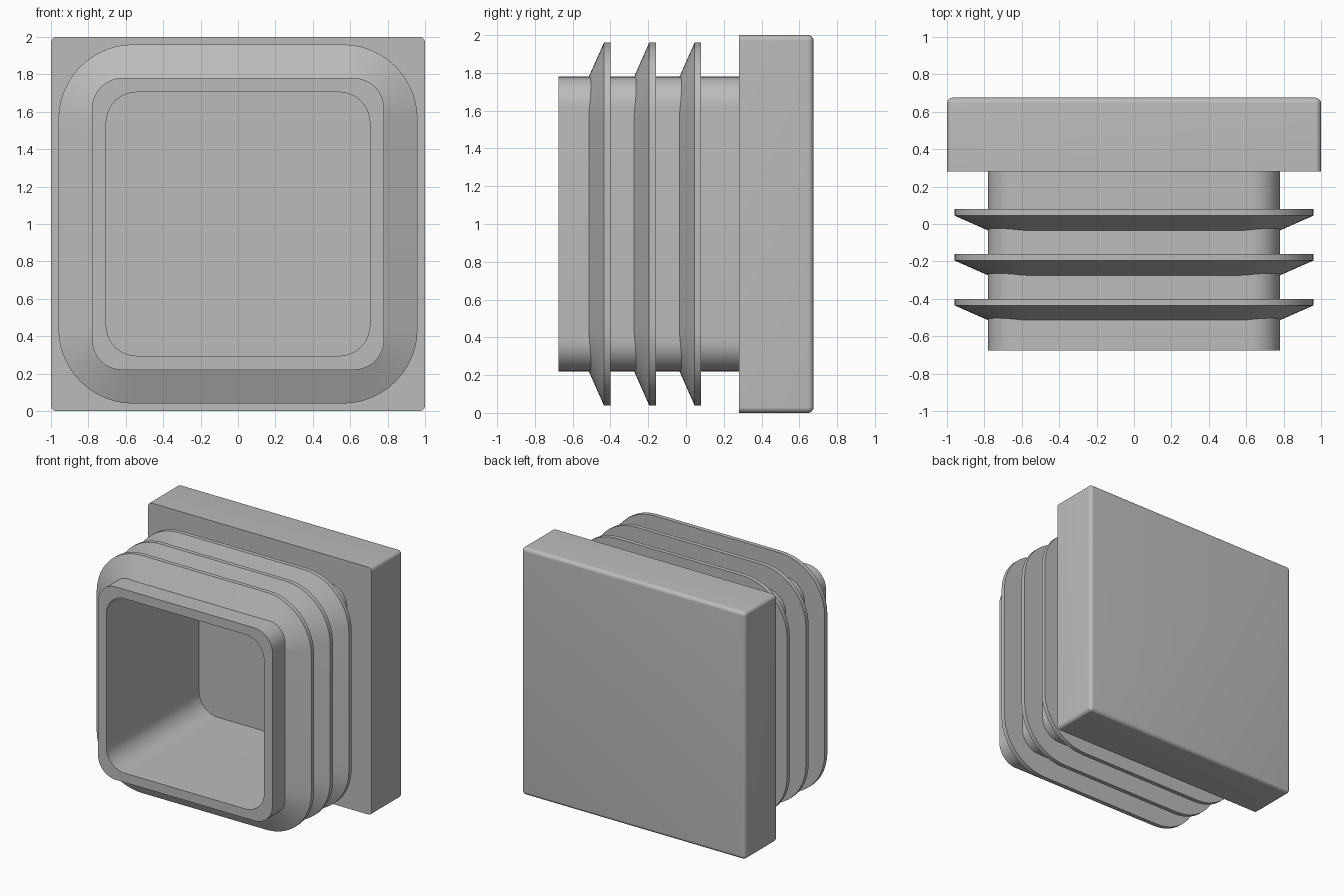
import bpy, bmesh, math

if "Cube" in bpy.data.objects:
    bpy.data.objects.remove(bpy.data.objects["Cube"])

CZ = 1.0      # height of the centre axis
SEG = 12      # segments per rounded corner

grey = bpy.data.materials.new("grey plastic")
grey.diffuse_color = (0.5, 0.5, 0.5, 1)
grey.use_nodes = True
grey.node_tree.nodes["Principled BSDF"].inputs["Base Color"].default_value = grey.diffuse_color


def ring(bm, half, radius, y):
    """Rounded square outline in the xz plane at depth y."""
    c = half - radius
    verts = []
    for k, (sx, sz) in enumerate([(1, 1), (-1, 1), (-1, -1), (1, -1)]):
        for i in range(SEG + 1):
            a = math.pi / 2 * (k + i / SEG)
            verts.append(bm.verts.new((sx * c + radius * math.cos(a), y,
                                       CZ + sz * c + radius * math.sin(a))))
    return verts


def loft(name, sections, closed=False):
    """Skin a chain of (half width, corner radius, y) outlines."""
    bm = bmesh.new()
    rings = [ring(bm, *s) for s in sections]
    pairs = list(zip(rings, rings[1:]))
    if closed:
        pairs.append((rings[-1], rings[0]))
    else:
        bm.faces.new(rings[0])
        bm.faces.new(rings[-1])
    for a, b in pairs:
        n = len(a)
        for i in range(n):
            j = (i + 1) % n
            bm.faces.new((a[i], a[j], b[j], b[i]))
    bmesh.ops.recalc_face_normals(bm, faces=bm.faces)
    mesh = bpy.data.meshes.new(name)
    bm.to_mesh(mesh)
    bm.free()
    mesh.materials.append(grey)
    obj = bpy.data.objects.new(name, mesh)
    bpy.context.collection.objects.link(obj)
    bpy.ops.object.select_all(action='DESELECT')
    obj.select_set(True)
    bpy.context.view_layer.objects.active = obj
    bpy.ops.object.shade_smooth_by_angle(angle=math.radians(20))
    return obj


# Hollow plug and square head: cavity floor, tube walls, head, rounded back rim
R = 0.03
sections = [(0.705, 0.165, 0.51), (0.705, 0.165, -0.675),
            (0.78, 0.16, -0.675), (0.78, 0.16, 0.28), (1.0, R, 0.28)]
for i in range(7):
    a = math.pi / 2 * i / 6
    r = max(R * math.cos(a), 0.001)
    sections.append((1.0 - R + r, r, 0.675 - R + R * math.sin(a)))
loft("plug_body", sections)

# Three flexible fins with a sloped front and flat back
for n, y in enumerate((-0.40, -0.16, 0.08)):
    loft("fin_%d" % (n + 1),
         [(0.745, 0.185, y - 0.13), (0.96, 0.40, y - 0.035),
          (0.96, 0.40, y), (0.745, 0.185, y)], closed=True)
